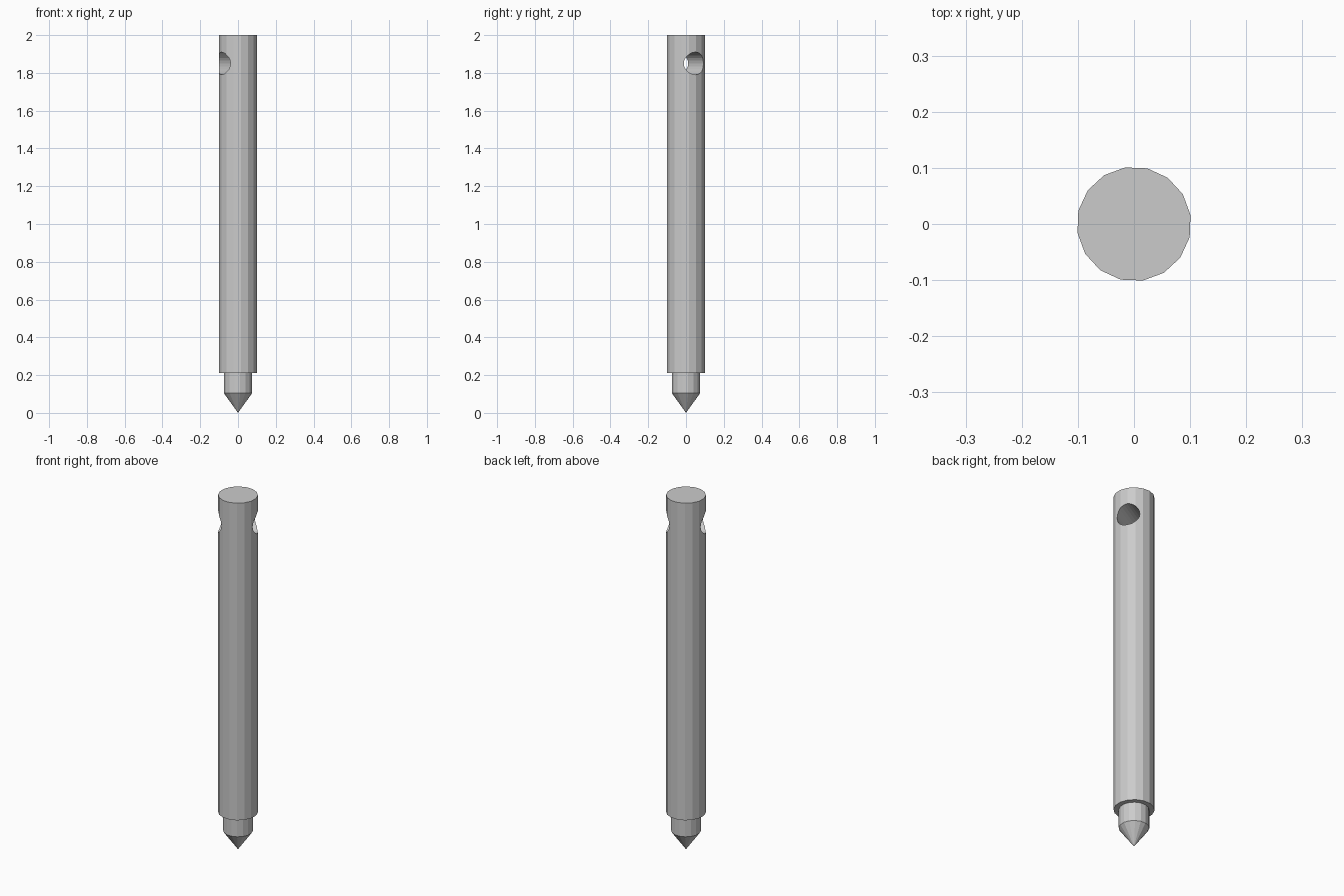
import bpy
from math import radians

default = bpy.data.objects.get("Cube")
if default:
    bpy.data.objects.remove(default, do_unlink=True)

# Plain grey metal
GREY = (0.6, 0.6, 0.6, 1)
metal = bpy.data.materials.new("grey_metal")
metal.use_nodes = True
metal.diffuse_color = GREY
metal.node_tree.nodes["Principled BSDF"].inputs["Base Color"].default_value = GREY

SIDES = 16
TURN = radians(9)
HOLE_ANGLE = radians(30)


def round_part(name, z0, z1, r0, r1):
    """Upright faceted cylinder or cone between two heights."""
    bpy.ops.mesh.primitive_cone_add(
        vertices=SIDES, radius1=r0, radius2=r1, depth=z1 - z0,
        location=(0, 0, (z0 + z1) / 2), rotation=(0, 0, TURN))
    part = bpy.context.object
    part.name = name
    part.data.materials.append(metal)
    return part


# Pointed tip, neck and long shaft
round_part("pointed_tip", 0, 0.105, 0, 0.076)
round_part("neck", 0.105, 0.21, 0.076, 0.076)
shaft = round_part("shaft", 0.21, 2.0, 0.102, 0.102)

# Cross hole near the top, drilled right through
bpy.ops.mesh.primitive_cylinder_add(
    vertices=24, radius=0.06, depth=0.5, location=(0, 0, 1.85),
    rotation=(0, radians(90), HOLE_ANGLE))
drill = bpy.context.object
drill.name = "hole_cutter"
drill.hide_render = True
drill.data.materials.append(metal)

cut = shaft.modifiers.new("cross_hole", 'BOOLEAN')
cut.operation = 'DIFFERENCE'
cut.solver = 'EXACT'
cut.object = drill
bpy.context.view_layer.objects.active = shaft
bpy.ops.object.modifier_apply(modifier=cut.name)
bpy.data.objects.remove(drill, do_unlink=True)
